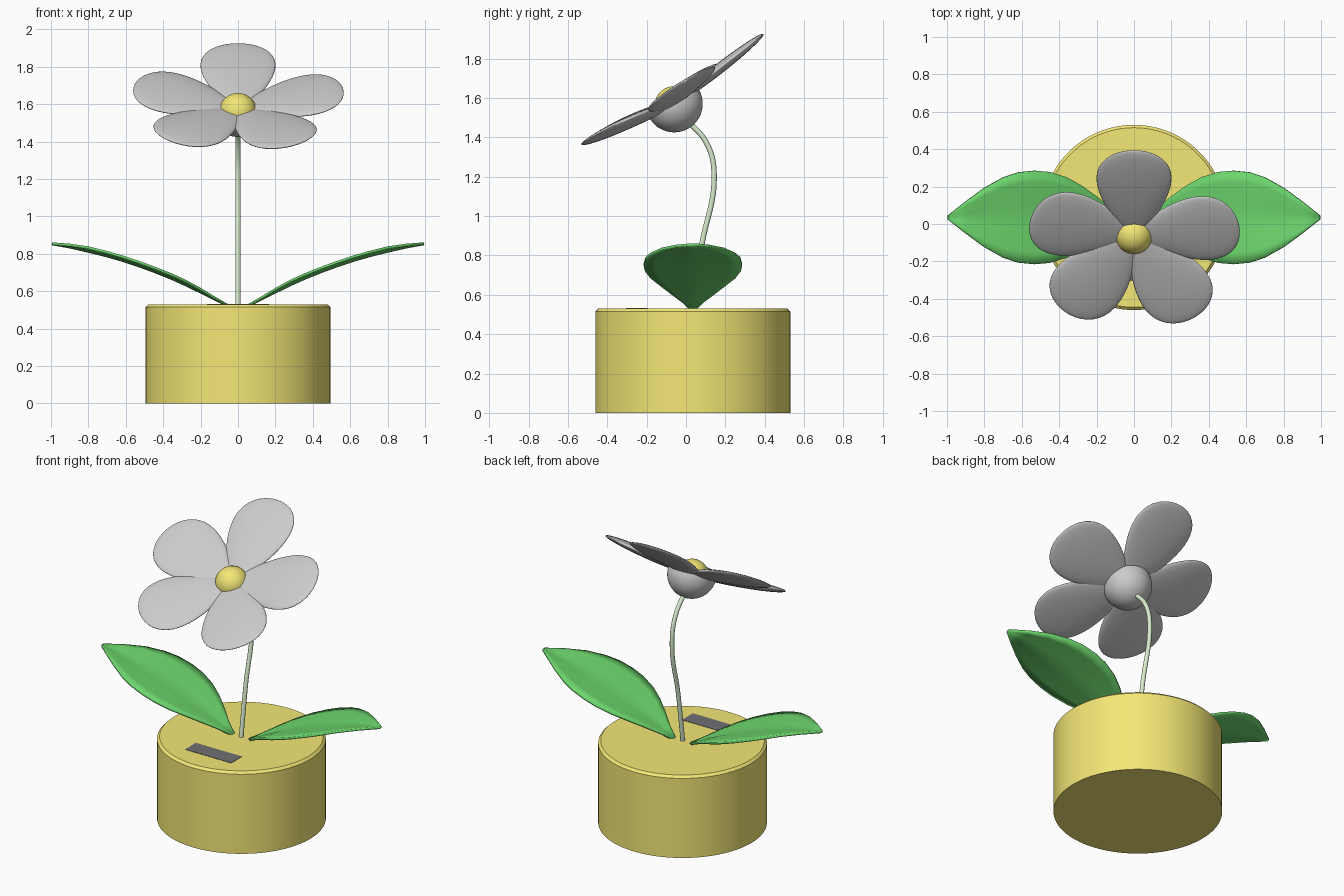
import bpy, bmesh, math
from mathutils import Matrix, Vector

if "Cube" in bpy.data.objects:
    bpy.data.objects.remove(bpy.data.objects["Cube"])


def material(name, rgb):
    m = bpy.data.materials.new(name)
    m.diffuse_color = (*rgb, 1)
    m.use_nodes = True
    m.node_tree.nodes["Principled BSDF"].inputs["Base Color"].default_value = m.diffuse_color
    return m


YELLOW = material("yellow", (0.9, 0.8, 0.18))
GREEN = material("leaf_green", (0.15, 0.66, 0.15))
PALE = material("stem_green", (0.7, 0.85, 0.62))
DARK = material("dark", (0.16, 0.16, 0.17))

AXIS_Y = 0.035                       # pot and stem axis
HEAD = Matrix.Translation((0, -0.06, 1.57)) @ Matrix.Rotation(math.radians(31), 4, 'X')


def finish(bm, name, mat=None, angle=40):
    bmesh.ops.recalc_face_normals(bm, faces=bm.faces)
    me = bpy.data.meshes.new(name)
    bm.to_mesh(me)
    bm.free()
    ob = bpy.data.objects.new(name, me)
    bpy.context.collection.objects.link(ob)
    if mat:
        me.materials.append(mat)
    bpy.ops.object.select_all(action='DESELECT')
    ob.select_set(True)
    bpy.context.view_layer.objects.active = ob
    bpy.ops.object.shade_smooth_by_angle(angle=math.radians(angle))
    return ob


# Pot: cylinder with a small chamfer round the top
bm = bmesh.new()
bmesh.ops.create_cone(bm, cap_ends=True, segments=96, radius1=0.495, radius2=0.495, depth=0.53,
                      matrix=Matrix.Translation((0, AXIS_Y, 0.265)))
rim = [e for e in bm.edges if all(v.co.z > 0.5 for v in e.verts)]
bmesh.ops.bevel(bm, geom=rim, offset=0.015, segments=1, affect='EDGES')
finish(bm, "pot", YELLOW, 30)

# Dark panel on the top of the pot
bm = bmesh.new()
bmesh.ops.create_cube(bm, size=1, matrix=Matrix.Translation((0, -0.25, 0.525))
                      @ Matrix.Diagonal((0.33, 0.11, 0.014, 1)))
finish(bm, "panel", DARK)

# Stem: bent round rod
cu = bpy.data.curves.new("stem", 'CURVE')
cu.dimensions = '3D'
cu.bevel_depth = 0.0135
cu.bevel_resolution = 4
cu.use_fill_caps = True
path = [(0.03, 0.51), (0.08, 0.85), (0.143, 1.2), (0.11, 1.36), (0.02, 1.47), (-0.03, 1.51)]
sp = cu.splines.new('BEZIER')
sp.bezier_points.add(len(path) - 1)
for p, (y, z) in zip(sp.bezier_points, path):
    p.co = (0, y, z)
    p.handle_left_type = p.handle_right_type = 'AUTO'
stem = bpy.data.objects.new("stem", cu)
cu.materials.append(PALE)
bpy.context.collection.objects.link(stem)

# Leaves: creased blade lofted along an arching midrib, (x, midrib z, half width)
ribs = [(0.06, 0.525, 0.012), (0.13, 0.56, 0.055), (0.20, 0.595, 0.112), (0.28, 0.634, 0.17),
        (0.36, 0.67, 0.215), (0.45, 0.706, 0.243), (0.53, 0.735, 0.25), (0.62, 0.765, 0.241),
        (0.70, 0.788, 0.214), (0.80, 0.813, 0.158), (0.90, 0.836, 0.085), (0.995, 0.853, 0.01)]
for side, name in ((1, "leaf_right"), (-1, "leaf_left")):
    bm = bmesh.new()
    rows = []
    for x, z, w in ribs:
        rows.append([bm.verts.new((side * x, AXIS_Y + w * j / 4, z + 0.02 * (abs(j) / 4) ** 0.8 * min(1, w / 0.15)))
                     for j in range(-4, 5)])
    for a, b in zip(rows, rows[1:]):
        for j in range(8):
            bm.faces.new((a[j], a[j + 1], b[j + 1], b[j]))
    leaf = finish(bm, name, GREEN, 50)
    if leaf.data.polygons[0].normal.z < 0:
        leaf.data.flip_normals()
    sol = leaf.modifiers.new("thickness", 'SOLIDIFY')
    sol.thickness = 0.014
    sol.offset = 0

# Grey cup behind the flower: lower half of a sphere
bm = bmesh.new()
bmesh.ops.create_uvsphere(bm, u_segments=48, v_segments=24, radius=0.145)
cut = bmesh.ops.bisect_plane(bm, geom=bm.verts[:] + bm.edges[:] + bm.faces[:],
                             plane_co=(0, 0, 0), plane_no=(0, 0, 1), clear_outer=True)
bmesh.ops.holes_fill(bm, edges=[e for e in bm.edges if e.is_boundary], sides=0)
bm.transform(HEAD)
finish(bm, "flower_cup")

# Yellow flower centre
bm = bmesh.new()
bmesh.ops.create_uvsphere(bm, u_segments=40, v_segments=20, radius=0.1,
                          matrix=Matrix.Translation((0, -0.06, 1.56)))
finish(bm, "flower_centre", YELLOW)

# Petals: flattened ellipsoids tapered toward the flower centre
for i, turn in enumerate((90, 165, 229, 305, 371)):
    bm = bmesh.new()
    bmesh.ops.create_uvsphere(bm, u_segments=40, v_segments=24, radius=1,
                              matrix=Matrix.Rotation(math.pi / 2, 4, 'Y'))
    for v in bm.verts:
        u = v.co.x
        v.co = Vector((0.288 * (1 + u), 0.185 * v.co.y * (1 + 0.45 * u), 0.027 * v.co.z))
    bm.transform(HEAD @ Matrix.Rotation(math.radians(turn), 4, 'Z')
                 @ Matrix.Rotation(math.radians(-7), 4, 'Y'))
    finish(bm, f"petal_{i + 1}", None, 80)
